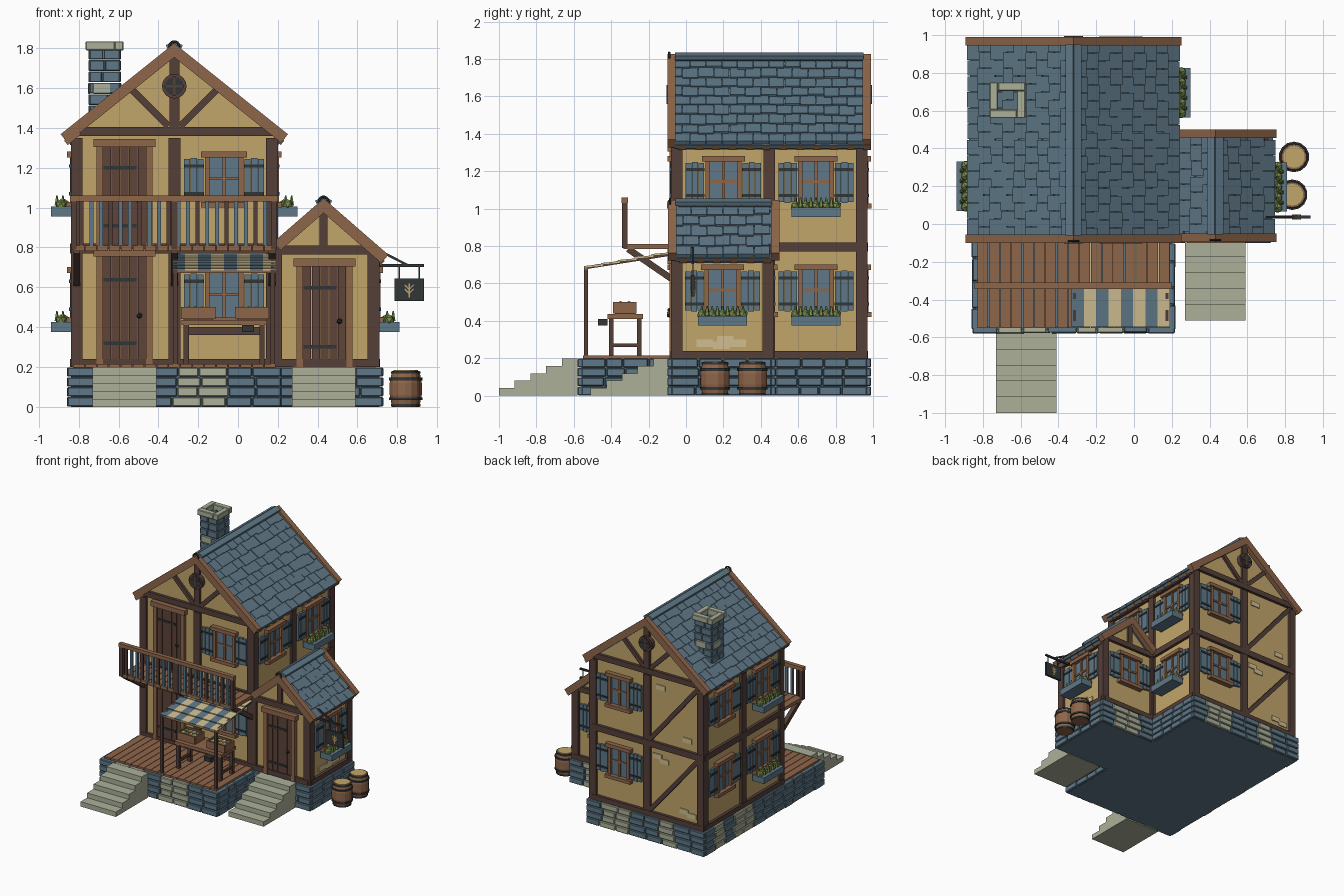
import bpy, bmesh, math, random
from mathutils import Matrix, Vector

random.seed(4)
if "Cube" in bpy.data.objects:
    bpy.data.objects.remove(bpy.data.objects["Cube"])

COLOURS = {"plaster": (.76, .65, .42), "timber": (.33, .245, .22), "door": (.37, .265, .225),
           "oak": (.56, .40, .29), "slate": (.37, .47, .53), "stone": (.67, .69, .60),
           "metal": (.19, .21, .21), "leaf": (.47, .55, .29), "cream": (.82, .75, .57)}
MATS = {}
for key, rgb in COLOURS.items():
    m = bpy.data.materials.new(key)
    m.use_nodes = True
    col = [((c + .055) / 1.055) ** 2.4 for c in rgb] + [1]
    m.diffuse_color = col
    m.node_tree.nodes["Principled BSDF"].inputs["Base Color"].default_value = col
    MATS[key] = m


def at(x, y, z=0, turn=0):
    return Matrix.Translation((x, y, z)) @ Matrix.Rotation(math.radians(turn), 4, 'Z')


class Part:
    """Collects simple solids into one object."""
    def __init__(self, name, frame=Matrix()):
        self.name, self.frame, self.bm, self.slots = name, frame, bmesh.new(), []

    def paint(self, verts, mat):
        if mat not in self.slots:
            self.slots.append(mat)
        for f in {f for v in verts for f in v.link_faces}:
            f.material_index = self.slots.index(mat)

    def box(self, mat, x0, x1, y0, y1, z0, z1, tilt=Matrix()):
        mid = Matrix.Translation(((x0 + x1) / 2, (y0 + y1) / 2, (z0 + z1) / 2))
        size = Matrix.Diagonal((x1 - x0, y1 - y0, z1 - z0, 1))
        self.paint(bmesh.ops.create_cube(self.bm, size=1, matrix=self.frame @ mid @ tilt @ size)["verts"], mat)

    def bar(self, mat, a, b, w):
        a, b = Vector(a), Vector(b)
        rot = (b - a).to_track_quat('Z', 'Y').to_matrix().to_4x4()
        mtx = self.frame @ Matrix.Translation((a + b) / 2) @ rot @ Matrix.Diagonal((w, w, (b - a).length, 1))
        self.paint(bmesh.ops.create_cube(self.bm, size=1, matrix=mtx)["verts"], mat)

    def cone(self, mat, pos, r0, r1, h, sides=14, rot=Matrix()):
        mtx = self.frame @ Matrix.Translation(pos) @ rot
        self.paint(bmesh.ops.create_cone(self.bm, cap_ends=True, segments=sides, radius1=r0, radius2=r1,
                                         depth=h, matrix=mtx)["verts"], mat)

    def ball(self, mat, pos, r):
        self.paint(bmesh.ops.create_icosphere(self.bm, subdivisions=1, radius=r,
                                              matrix=self.frame @ Matrix.Translation(pos))["verts"], mat)

    def done(self, bevel=0):
        me = bpy.data.meshes.new(self.name)
        self.bm.to_mesh(me)
        self.bm.free()
        for s in self.slots:
            me.materials.append(MATS[s])
        ob = bpy.data.objects.new(self.name, me)
        bpy.context.collection.objects.link(ob)
        if bevel:
            ob.modifiers.new("soft_edges", 'BEVEL').width = bevel
        return ob


def stones(p, half, z0, z1, courses, cell, depth):
    """Courses of blocks along a local wall, with a few pale columns."""
    n = max(1, round(2 * half / cell))
    pale = [0 < i < n - 1 and random.random() < .25 for i in range(n)]
    h = (z1 - z0) / courses
    for c in range(courses):
        cuts = [-half] + [-half + 2 * half * i / n + random.uniform(-.02, .02) for i in range(1, n)] + [half]
        for i in range(n):
            out = depth - random.uniform(0, .006) * (0 < i < n - 1)
            p.box("stone" if pale[i] else "slate", cuts[i] + .002, cuts[i + 1] - .002, -out, .02,
                  z0 + c * h + .002, z0 + (c + 1) * h - .002)


# Foundation
p = Part("foundation_core")
p.box("slate", -.84, .2, -.56, .97, 0, .195)
p.box("slate", .19, .71, -.08, .46, 0, .194)
p.done()
for name, frame, half in [("front", at(-.32, -.56), .538), ("back", at(-.32, .97, 0, 180), .538),
                          ("side", at(-.84, .205, 0, -90), .765), ("porch_end", at(.2, -.33, 0, 90), .23),
                          ("rear_end", at(.2, .725, 0, 90), .245), ("annex_front", at(.465, -.08), .263),
                          ("annex_side", at(.71, .19, 0, 90), .27), ("annex_back", at(.465, .46, 0, 180), .263)]:
    p = Part("foundation_stones_" + name, frame)
    stones(p, half, 0, .2, 4, .13, .02)
    p.done(.005)

# Entrance stairs
for name, x, y in [("porch_stairs", -.57, -.58), ("annex_stairs", .43, -.09)]:
    p = Part(name)
    for i in range(5):
        p.box("stone", x - .16, x + .16, y - .084 * (i + 1), y - .084 * i, 0, .2 - .04 * i)
    p.done()


# Plaster walls with gables
def body(name, x0, x1, y0, y1, eave, apex):
    p = Part(name)
    ring = [(x0, .19), (x1, .19), (x1, eave), (apex[0], apex[1]), (x0, eave)]
    face = p.bm.faces.new([p.bm.verts.new((x, y0, z)) for x, z in ring])
    ext = bmesh.ops.extrude_face_region(p.bm, geom=[face])["geom"]
    bmesh.ops.translate(p.bm, vec=(0, y1 - y0, 0), verts=[g for g in ext if isinstance(g, bmesh.types.BMVert)])
    bmesh.ops.recalc_face_normals(p.bm, faces=p.bm.faces)
    p.paint(p.bm.verts, "plaster")
    p.done()


body("main_walls", -.82, .18, -.06, .95, 1.36, (-.32, 1.765))
body("annex_walls", .17, .69, -.06, .45, .75, (.43, .985))

# Timber framing; each wall frame faces its local -y
FRONT, BACK = at(-.32, -.06), at(-.32, .95, 0, 180)
LEFT, RIGHT = at(.18, .445, 0, 90), at(-.82, .445, 0, -90)
A_FRONT, A_SIDE, A_BACK = at(.435, -.06), at(.69, .195, 0, 90), at(.435, .45, 0, 180)


def framing(name, frame, half, posts, top, rails):
    p = Part(name + "_framing", frame)
    for x in [-half + .01, half - .01] + posts:
        p.box("timber", x - .03, x + .03, -.02, .02, .2, top)
    for z0, z1 in rails:
        p.box("timber", -half, half, -.023, .01, z0, z1)
    return p


for name, frame, half, gable in [("front", FRONT, .5, 1), ("back", BACK, .5, 1), ("left", LEFT, .505, 0), ("right", RIGHT, .505, 0)]:
    p = framing(name, frame, half, [0], 1.35, [(.2, .24), (.77, .82), (1.36, 1.405) if gable else (1.315, 1.35)])
    if gable:
        p.box("timber", -.025, .025, -.02, .02, 1.38, 1.76)
        for s in (-1, 1):
            p.bar("timber", (s * .03, -.002, 1.41), (s * .22, -.002, 1.6), .034)
        flat = Matrix.Rotation(math.pi / 2, 4, 'X')
        p.cone("timber", (0, -.015, 1.61), .062, .062, .04, 16, flat)
        p.cone("metal", (0, -.03, 1.61), .046, .046, .02, 16, flat)
        p.box("timber", -.05, .05, -.044, -.03, 1.604, 1.616)
        p.box("timber", -.006, .006, -.044, -.03, 1.56, 1.66)
    if name == "back":
        for z0, z1 in [(.24, .77), (.82, 1.36)]:
            p.bar("timber", (.02, -.001, z0), (.47, -.001, z1), .034)
    p.done()
p = framing("annex_front", A_FRONT, .255, [], .77, [(.2, .24), (.765, .81)])
p.box("timber", -.025, .015, -.02, .02, .8, .98)
p.done()
framing("annex_side", A_SIDE, .255, [], .74, [(.2, .24), (.71, .75)]).done()
p = framing("annex_back", A_BACK, .255, [], .77, [(.2, .24), (.765, .81)])
p.box("timber", -.015, .025, -.02, .02, .8, .98)
p.done()

# Exposed bricks in the plaster
p = Part("exposed_bricks_annex", A_SIDE)
for x, z in [(-.09, .28), (.02, .3), (.085, .28), (.0, .27)]:
    p.box("cream", x - .05, x + .04, -.008, .01, z - .02, z + .02)
p.done()
p = Part("exposed_bricks_back", BACK)
for x, z in [(.09, .7), (.15, .67), (.33, .31), (.4, .29), (.12, 1.27), (.36, .9)]:
    p.box("cream", x - .04, x + .04, -.008, .01, z - .02, z + .02)
p.done()


# Windows with shutters and flower boxes
def window(name, frame, x, z, planter=False):
    p = Part(name, frame @ Matrix.Translation((x, 0, z)))
    p.box("slate", -.08, .08, -.008, .01, -.115, .115)
    for s in (-1, 1):
        p.box("oak", s * .085 - .012, s * .085 + .012, -.025, .01, -.12, .12)
        for k in range(3):
            c = s * (.118 + .034 * k)
            p.box("slate", c - .0155, c + .0155, -.022, -.004, -.105 - .005 * (k % 2), .105 + .005 * (k % 2))
        for h in (-.07, .07):
            p.box("metal", s * .15 - .05, s * .15 + .05, -.028, -.02, h - .008, h + .008)
    p.box("oak", -.115, .115, -.038, .01, .112, .142)
    p.box("oak", -.115, .115, -.042, .01, -.14, -.112)
    p.box("oak", -.008, .008, -.018, .01, -.115, .115)
    p.box("oak", -.08, .08, -.016, .01, -.002, .012)
    if planter:
        p.box("slate", -.13, .13, -.12, -.015, -.185, -.135)
        for k in range(9):
            v = -.11 + .0275 * k
            p.ball("leaf", (v, -.07 + .02 * (k % 2), -.125), .028)
            p.cone("leaf", (v, -.06 - .03 * (k % 2), -.105), .014, .004, .05, 5)
    p.done()


LOW, HIGH = .56, 1.14
for z, lvl in [(LOW, "lower"), (HIGH, "upper")]:
    window("front_window_" + lvl, FRONT, .25, z)
    window("back_window_" + lvl, BACK, -.25, z)
    window("left_window_rear_" + lvl, LEFT, .25, z, True)
    window("right_window_rear_" + lvl, RIGHT, -.25, z)
    window("right_window_front_" + lvl, RIGHT, .245, z, True)
window("left_window_front_upper", LEFT, -.245, HIGH)
window("annex_side_window", A_SIDE, 0, LOW, True)
window("annex_back_window", A_BACK, 0, LOW)


# Plank doors
def door(name, frame, x, z, h):
    p = Part(name, frame @ Matrix.Translation((x, 0, z)))
    for k in range(5):
        c = -.088 + .044 * k
        p.box("door", c - .0205, c + .0205, -.016, .01, 0, h)
    for s in (-1, 1):
        p.box("oak", s * .125 - .016, s * .125 + .016, -.028, .01, 0, h)
    p.box("oak", -.155, .155, -.04, .01, h - .005, h + .035)
    for k in (.2, .78):
        p.box("metal", -.105, .06, -.022, -.01, h * k - .009, h * k + .009)
    p.ball("metal", (.075, -.025, h * .45), .015)
    p.done()


door("porch_door", FRONT, -.25, .21, .55)
door("balcony_door", FRONT, -.25, .81, .5)
door("annex_door", A_FRONT, 0, .2, .51)


# Shingled roofs with bargeboards, rafter tails, ridge and finial
def roof(name, cx, y0, y1, top, slope, lengths, rows):
    a, w, cy = math.atan(slope), (y1 - y0) / 2, (y0 + y1) / 2
    for side, length in zip(("left", "right"), lengths):
        turn = 0 if side == "left" else 180
        p = Part(name + "_" + side, at(cx, cy, top, turn) @ Matrix.Rotation(a, 4, 'Y'))
        p.box("slate", 0, length, -w + .04, w - .04, -.04, -.015)
        step, n = max(lengths) / rows, round((2 * w - .08) / .084)
        for i in range(math.ceil(length / step - .01)):
            for k in range(n + 1):
                lo = -w + .04 + (k - .5 * (i % 2)) * .084
                lo, hi = max(lo, -w + .04), min(lo + .081, w - .04)
                if hi - lo > .015:
                    end = min((i + 1) * step + random.uniform(-.004, .012), length)
                    p.box("slate", i * step - .02, end, lo, hi, -.016, .002 + random.uniform(0, .004),
                          Matrix.Rotation(-.1, 4, 'Y'))
        for s in (-1, 1):
            p.box("oak", -.016, length, s * (w - .0225) - .0225, s * (w - .0225) + .0225, -.035, .02)
        for k in range(int(2 * w / .09)):
            v = -w + .08 + .09 * k
            p.box("oak", length - .08, length + .006, v - .02, v + .02, -.045, -.016)
        p.done()
    p = Part(name + "_ridge")
    for s in (-1, 1):
        p.box("slate", cx + s * .018 - .022, cx + s * .018 + .022, y0 + .04, y1 - .04, top + .004, top + .026,
              Matrix.Rotation(s * a * .6, 4, 'Y'))
    p.done()
    bpy.ops.mesh.primitive_torus_add(major_radius=.024, minor_radius=.007, major_segments=14, minor_segments=6,
                                     location=(cx, y0 + .01, top + .01), rotation=(math.pi / 2, 0, 0))
    bpy.context.object.name = name + "_finial"
    bpy.context.object.data.materials.append(MATS["metal"])


roof("main_roof", -.32, -.1, .99, 1.80, .8, (.715, .715), 9)
roof("annex_roof", .43, -.095, .5, 1.02, .87, (.414, .318), 5)

# Chimney
for i in range(4):
    p = Part("chimney_stones_%d" % (i + 1), at(-.67, .655, 0, 90 * i) @ Matrix.Translation((0, -.07, 0)))
    stones(p, .078, 1.4, 1.8, 7, .08, .012)
    p.box("stone", -.06, .03, -.014, .0, 1.572, 1.627)
    p.box("stone", -.095, .05, -.025, .02, 1.79, 1.835)
    p.done(.004)

# Porch and balcony
p = Part("porch_deck")
q = Part("balcony_deck")
for k in range(17):
    x = -.83 + .06 * k
    p.box("oak", x + .002, x + .058, -.55, -.07, .19, .214)
    q.box("oak", x + .002, x + .058, -.335, -.07, .783, .81)
p.done()
for x in (-.81, -.32, .17):
    q.bar("timber", (x, -.07, .62), (x, -.31, .785), .035)
q.done()
p = Part("balcony_railing")
p.box("oak", -.845, .2, -.345, -.31, 1.03, 1.06)
for x in (-.825, -.32, .18):
    p.box("timber", x - .015, x + .015, -.342, -.312, .79, 1.04)
for k in range(20):
    x = -.785 + .0485 * k
    p.box("slate" if k % 3 else "timber", x - .01, x + .01, -.336, -.318, .81, 1.035)
p.done()

# Market stall with striped awning
p = Part("stall_awning")
for k in range(8):
    x = -.33 + .065 * k
    for i in range(5):
        y, z = -.545 + .09 * i, .69 + .016 * i
        p.box("cream" if k % 2 else "slate", x, x + .065, y, y + .1, z, z + .008, Matrix.Rotation(.09, 4, 'X'))
for x in (-.315, .175):
    p.box("timber", x - .011, x + .011, -.545, -.523, .2, .69)
    p.bar("timber", (x, -.534, .685), (x, -.09, .755), .016)
p.box("oak", -.33, .19, -.542, -.526, .672, .69)
p.done()
p = Part("stall_table")
p.box("oak", -.285, .145, -.42, -.23, .41, .436)
for x in (-.26, .12):
    for y in (-.4, -.25):
        p.box("timber", x - .013, x + .013, y - .013, y + .013, .2, .41)
    p.box("timber", x - .008, x + .008, -.4, -.25, .26, .28)
p.box("timber", -.26, .12, -.258, -.242, .36, .4)
p.box("metal", .02, .08, -.47, -.42, .375, .41)
p.done()
p = Part("stall_crates")
for x in (-.2, .07):
    p.box("door", x - .075, x + .075, -.38, -.27, .436, .47)
    for y in (-.385, -.27):
        p.box("oak", x - .08, x + .08, y - .006, y + .006, .44, .5)
    for s in (-.08, .08):
        p.box("oak", x + s - .006, x + s + .006, -.385, -.27, .44, .5)
    for k in range(8):
        p.ball(("cream", "leaf", "plaster")[k % 3], (x - .052 + .035 * (k % 4), -.35 + .045 * (k // 4), .485), .022)
p.done()

# Barrels
for name, x, y in [("barrel_rear", .847, .355), ("barrel_front", .838, .155)]:
    p = Part(name, at(x, y))
    for z, r0, r1 in [(.03, .066, .078), (.09, .078, .078), (.15, .078, .066)]:
        p.cone("oak", (0, 0, z), r0, r1, .06)
    p.cone("plaster", (0, 0, .181), .058, .058, .006)
    for z in (.04, .14):
        p.cone("metal", (0, 0, z), .081, .081, .014)
    for z in (.008, .172):
        p.cone("metal", (0, 0, z), .071, .071, .012)
    p.done()

# Hanging sign
p = Part("hanging_sign")
p.bar("metal", (.69, .037, .71), (.935, .037, .71), .014)
p.bar("metal", (.70, .037, .79), (.85, .037, .712), .012)
p.box("metal", .785, .935, .028, .046, .53, .645)
for x in (.81, .91):
    p.bar("metal", (x, .037, .64), (x, .037, .71), .007)
for y in (.027, .047):
    p.bar("plaster", (.86, y, .55), (.86, y, .62), .007)
    for s in (-1, 1):
        for z in (.57, .59):
            p.bar("plaster", (.86, y, z), (.86 + s * .022, y, z + .022), .007)
p.done()
